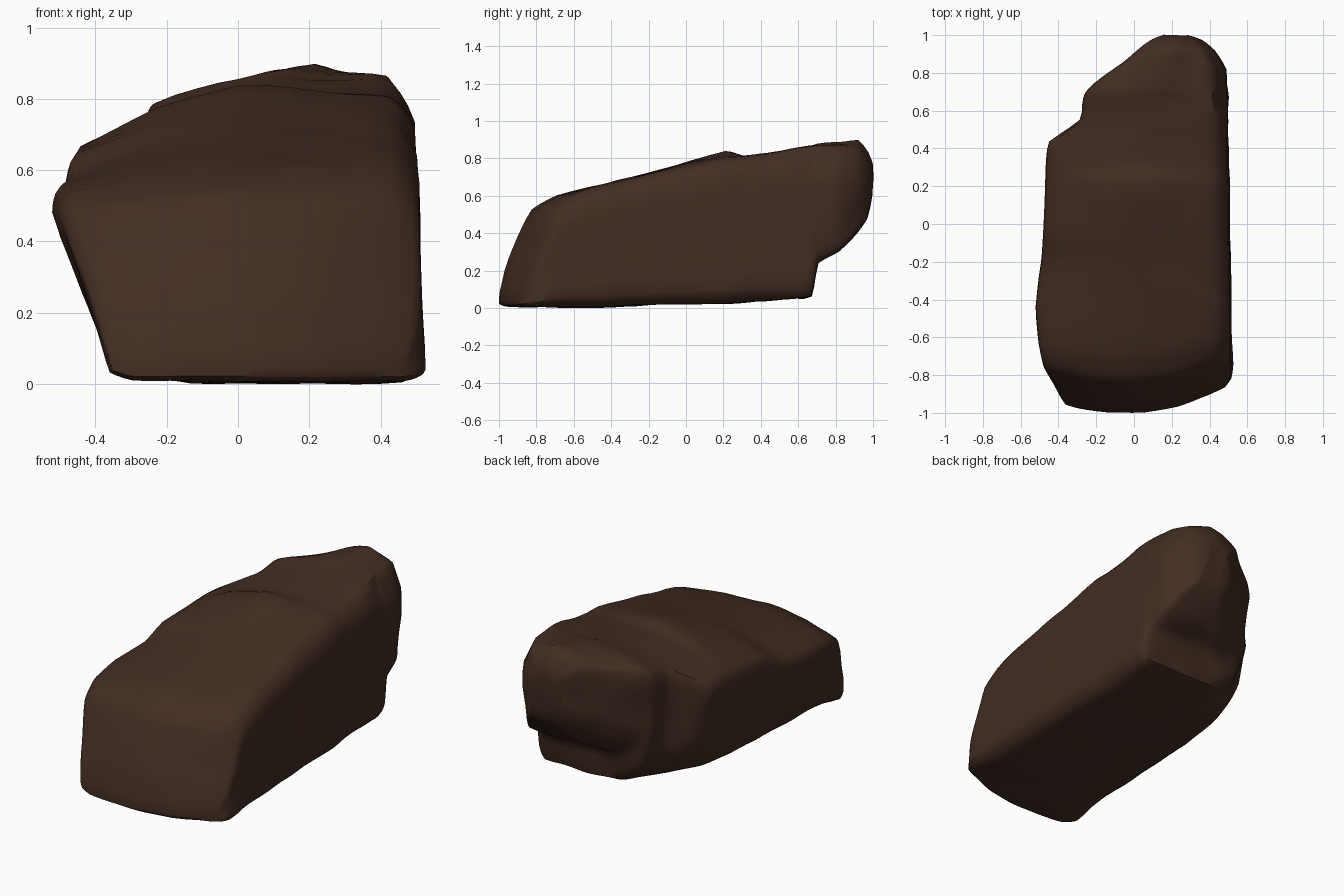
import bpy
import bmesh
from mathutils import Vector, noise

cube = bpy.data.objects.get("Cube")
if cube:
    bpy.data.objects.remove(cube, do_unlink=True)

# Dark brown stone
stone = bpy.data.materials.new("dark_brown_stone")
stone.use_nodes = True
colour = (0.055, 0.026, 0.016, 1)
stone.diffuse_color = colour
stone.node_tree.nodes["Principled BSDF"].inputs["Base Color"].default_value = colour

# Cross-sections from front to back:
# y, foot left x, widest left x, right x, underside z, top z at left / middle / right
sections = [
    (-1.005, -.34, -.36, .48, .02, .07, .08, .08),
    (-.975, -.35, -.39, .515, .01, .19, .2, .2),
    (-.91, -.35, -.44, .525, .01, .34, .37, .37),
    (-.83, -.35, -.485, .525, .005, .48, .53, .53),
    (-.7, -.35, -.51, .52, 0, .54, .605, .6),
    (-.45, -.35, -.53, .52, .005, .555, .665, .66),
    (-.2, -.35, -.495, .515, .015, .58, .725, .715),
    (-.06, -.35, -.485, .51, .02, .65, .765, .75),
    (.22, -.36, -.475, .51, .025, .665, .845, .81),
    (.3, -.36, -.47, .505, .03, .665, .815, .81),
    (.44, -.33, -.46, .505, .04, .665, .825, .83),
    (.55, -.26, -.28, .505, .05, .755, .845, .85),
    (.67, -.21, -.265, .505, .06, .775, .865, .87),
    (.7, -.19, -.25, .505, .25, .785, .875, .87),
    (.82, -.07, -.11, .495, .31, .81, .89, .86),
    (.92, .04, .02, .43, .41, .82, .9, .85),
    (.975, .11, .1, .36, .48, .77, .83, .8),
    (1.005, .17, .16, .29, .66, .72, .77, .74),
]


def mix(a, b, t):
    return a + (b - a) * t


def ramp(value, start, stop):
    return min(1, max(0, (value - start) / (stop - start)))


def ring(y, foot, wide, right, low, left_z, mid_z, right_z):
    """Outline of the rock at one depth, anticlockwise from the foot."""
    h, w = right_z - low, right - wide
    back = ramp(y, .5, .8)
    lift = mix(.1, .3, ramp(y, .1, .6)) * (left_z - low) * ramp(y, -1, -.8)
    outline = [
        (foot - .01, low + .02 + lift),
        (mix(foot, right, .06), low + .5 * lift), (mix(foot, right, .25), low),
        (mix(foot, right, .48), low), (mix(foot, right, .7), low),
        (right - .06 * w, low), (right - .04 * w * back, low + .08 * h),
        (right - .01 * w, low + .45 * h),
        (right - .01 * w, right_z - mix(.1, .28, back) * h),
        (right - mix(.08, .14, back) * w, right_z),
        (mix(wide, right, .7), mix(mid_z, right_z, .5)),
        (mix(wide, right, .48), mid_z),
        (mix(wide, right, .25), mix(left_z, mid_z, .65)),
        (wide + .02 * w, left_z), (wide, mix(low, left_z, .88)),
        (mix(foot, wide, .5), mix(low, left_z, .45)),
    ]
    # The front end bows outward in plan
    bow = ramp(-y, .4, .9)
    return [Vector((x, y + bow * .5 * (x + .05) ** 2, z)) for x, z in outline]


# Loft the sections, then close each end with a strip of quads and two side faces
bm = bmesh.new()
rings = [[bm.verts.new(p) for p in ring(*s)] for s in sections]
for a, b in zip(rings, rings[1:]):
    for i in range(len(a)):
        j = (i + 1) % len(a)
        bm.faces.new((a[i], a[j], b[j], b[i]))
for end in (rings[0], rings[-1]):
    for k in range(1, 5):
        bm.faces.new((end[k], end[k + 1], end[13 - k], end[14 - k]))
    bm.faces.new((end[0], end[1], end[13], end[14], end[15]))
    bm.faces.new(end[5:10])
bmesh.ops.recalc_face_normals(bm, faces=bm.faces)

# Refine, soften the corners, then add worn lumps
bmesh.ops.subdivide_edges(bm, edges=bm.edges[:], cuts=2, use_grid_fill=True)
bmesh.ops.smooth_vert(bm, verts=bm.verts[:], factor=.5,
                      use_axis_x=True, use_axis_y=True, use_axis_z=True)
bm.normal_update()
for v in bm.verts:
    rough = .016 if v.co.y > .6 else .008
    v.co += v.normal * rough * noise.noise(v.co * 5)

mesh = bpy.data.meshes.new("boulder")
bm.to_mesh(mesh)
bm.free()
mesh.materials.append(stone)
boulder = bpy.data.objects.new("boulder", mesh)
bpy.context.collection.objects.link(boulder)
bpy.context.view_layer.objects.active = boulder
boulder.select_set(True)
bpy.ops.object.shade_smooth_by_angle(angle=.9)
